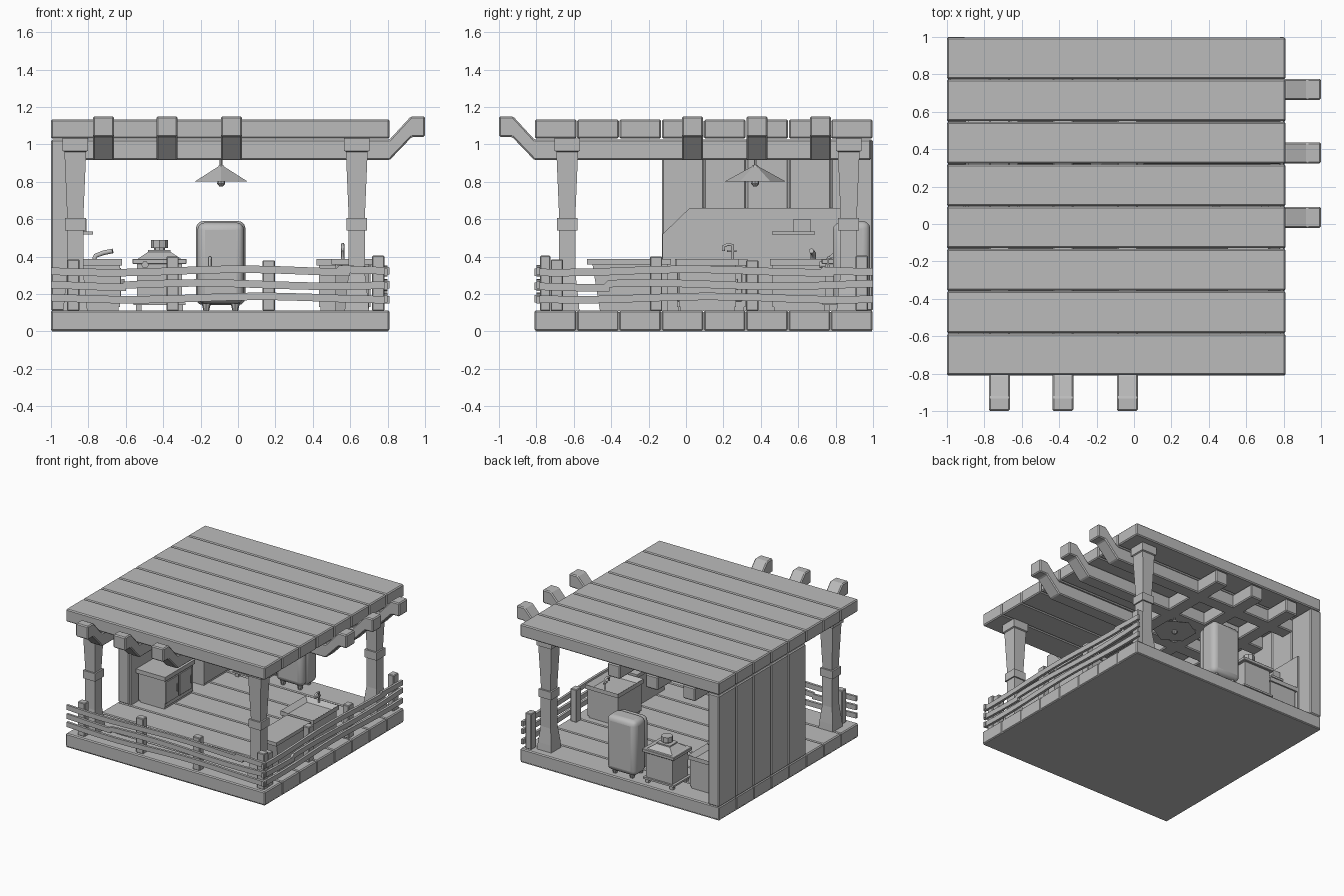
import bpy, bmesh, math
from mathutils import Vector

old = bpy.data.objects.get("Cube")
if old:
    bpy.data.objects.remove(old, do_unlink=True)

GREY = (0.5, 0.5, 0.5, 1)
mat = bpy.data.materials.new("plain grey")
mat.use_nodes = True
mat.diffuse_color = GREY
mat.node_tree.nodes["Principled BSDF"].inputs["Base Color"].default_value = GREY


def finish(name, bm, bevel=0, segments=1):
    bmesh.ops.recalc_face_normals(bm, faces=bm.faces)
    mesh = bpy.data.meshes.new(name)
    bm.to_mesh(mesh)
    bm.free()
    mesh.materials.append(mat)
    ob = bpy.data.objects.new(name, mesh)
    bpy.context.collection.objects.link(ob)
    if bevel:
        mod = ob.modifiers.new("Bevel", "BEVEL")
        mod.width, mod.segments = bevel, segments
    return ob


def box_bm(x, y, z):
    bm = bmesh.new()
    bmesh.ops.create_cube(bm, size=1)
    for v in bm.verts:
        v.co = [sum(r) / 2 + c * (r[1] - r[0]) for c, r in zip(v.co, (x, y, z))]
    return bm


def box(name, x, y, z, bevel=0, segments=1):
    return finish(name, box_bm(x, y, z), bevel, segments)


def prism(name, pts, axis, a, b, bevel=0):
    """Extrude an outline of (u, z) points along the x or y axis."""
    bm = bmesh.new()
    place = (lambda u, t, z: (t, u, z)) if axis == "x" else (lambda u, t, z: (u, t, z))
    face = bm.faces.new([bm.verts.new(place(u, a, z)) for u, z in pts])
    ext = bmesh.ops.extrude_face_region(bm, geom=[face])
    verts = [g for g in ext["geom"] if isinstance(g, bmesh.types.BMVert)]
    bmesh.ops.translate(bm, verts=verts, vec=place(0, b - a, 0))
    return finish(name, bm, bevel)


def stack(name, cx, cy, levels, sides=4, turn=math.pi / 4, sx=1, sy=1):
    """Loft rings of (radius, z) about a vertical axis."""
    bm = bmesh.new()
    rings = []
    for r, z in levels:
        ang = [turn + math.tau * i / sides for i in range(sides)]
        rings.append([bm.verts.new((cx + r * sx * math.cos(t), cy + r * sy * math.sin(t), z))
                      for t in ang])
    for lo, hi in zip(rings, rings[1:]):
        for i in range(sides):
            j = (i + 1) % sides
            bm.faces.new((lo[i], lo[j], hi[j], hi[i]))
    bm.faces.new(rings[0])
    bm.faces.new(rings[-1])
    return finish(name, bm)


def tube(name, pts, radius):
    curve = bpy.data.curves.new(name, "CURVE")
    curve.dimensions = "3D"
    curve.bevel_depth, curve.bevel_resolution, curve.use_fill_caps = radius, 1, True
    sp = curve.splines.new("POLY")
    sp.points.add(len(pts) - 1)
    for p, co in zip(sp.points, pts):
        p.co = (*co, 1)
    curve.materials.append(mat)
    ob = bpy.data.objects.new(name, curve)
    bpy.context.collection.objects.link(ob)


# Floor and roof planks
W = 1.81 / 8
box("floor_slab", (-0.995, 0.805), (-0.805, 0.995), (0, 0.1))
for i in range(8):
    y = -0.81 + i * W
    box("floor_plank", (-1, 0.81), (y, y + W - 0.002), (0.002, 0.112), 0.008)
    box("roof_plank", (-1, 0.81), (y + 0.002, y + W - 0.002), (1.03, 1.133), 0.008)

# Side wall of upright boards
for i in range(5):
    y = -0.13 + i * W
    box("wall_board", (-1, -0.9), (y + 0.001, y + W - 0.001), (0.11, 1.025), 0.008)

# Roof beams with raised ends, crossing both ways
beam = [(-0.99, 0.915), (0.81, 0.915), (0.93, 1.04), (1, 1.04),
        (1, 1.15), (0.925, 1.15), (0.81, 1.025), (-0.99, 1.025)]
for c in (-0.72, -0.38, -0.035):
    prism("front_beam", [(-u, z) for u, z in beam], "x", c - 0.056, c + 0.056, 0.008)
    prism("side_beam", beam, "y", -c - 0.056, -c + 0.056, 0.008)

# Corner posts: flared foot, collar, widening shaft, capital
H = math.sqrt(0.5)
post = [(0.065, 0.11), (0.06, 0.17), (0.045, 0.3), (0.045, 0.54), (0.056, 0.54), (0.056, 0.605),
        (0.043, 0.605), (0.058, 0.96), (0.068, 0.965), (0.068, 1.03)]
for x, y in ((-0.87, -0.635), (0.635, -0.635), (0.635, 0.87)):
    stack("corner_post", x, y, [(r / H, z) for r, z in post])


# Crooked fences along the front and the side
def rail(name, a, b, z, phase, pointed, axis, t):
    n = 12
    us = [a + (b - a) * i / n for i in range(n + 1)]
    wave = [z + 0.009 * math.sin(4.5 * u + phase) for u in us]
    low = [(u, w - 0.02) for u, w in zip(us, wave)]
    top = [(u, w + 0.02) for u, w in zip(us, wave)]
    if pointed:
        top[0] = (a + 0.045, top[0][1])
    prism(name, low + top[::-1], axis, t, t + 0.02)


for axis, shift, sign in (("y", 0, -1), ("x", 0.19, 1)):
    t = -0.8 if sign < 0 else 0.78
    for a, b, z, ph, point in ((-1, 0.6, 0.323, 1.5, False), (0.5, 0.81, 0.327, 0, True),
                               (-1, -0.6, 0.242, 0.5, False), (-0.65, 0.81, 0.25, 2.5, True),
                               (-1, 0.81, 0.178, 1, False)):
        rail("fence_rail", a + shift, b + shift, z, ph, point, axis, t)
    inner = sorted((sign * 0.78, sign * 0.725))
    for u, h in ((-0.88, 0.385), (-0.35, 0.4), (0.165, 0.38), (0.75, 0.405)):
        span = (u + shift - 0.033, u + shift + 0.033)
        if axis == "y":
            box("fence_post", span, inner, (0.11, h), 0.005)
        else:
            box("fence_post", inner, span, (0.11, h), 0.005)

# Hanging lamp
stack("lamp_shade", -0.09, 0.37, [(0.165, 0.8), (0.02, 0.88), (0.012, 0.89)], 6, math.pi / 2)
stack("lamp_rod", -0.09, 0.37, [(0.008, 0.88), (0.008, 0.95)], 6)
stack("lamp_bulb", -0.09, 0.37, [(0.01, 0.775), (0.022, 0.79), (0.018, 0.81)], 8)

# Rounded fridge
for name, y, inset in (("fridge_body", (0.83, 0.985), 0), ("fridge_door", (0.785, 0.87), 0.008)):
    fridge = box(name, (-0.225 + inset, 0.04 - inset), y, (0.14 + inset, 0.59 - inset), 0.04, 3)
    bpy.ops.object.select_all(action="DESELECT")
    fridge.select_set(True)
    bpy.context.view_layer.objects.active = fridge
    bpy.ops.object.shade_smooth_by_angle(angle=math.radians(35))
for x in (-0.17, -0.015):
    for y in (0.83, 0.94):
        stack("fridge_foot", x, y, [(0.015, 0.11), (0.025, 0.15)], 8)
tube("fridge_handle", [(-0.15, 0.79, 0.39), (-0.15, 0.76, 0.395), (-0.15, 0.76, 0.33)], 0.008)

# Stove with a kettle
sx, sy = -0.42, 0.845
box("stove_base", (sx - 0.14, sx + 0.14), (sy - 0.115, sy + 0.115), (0.14, 0.155))
box("stove_body", (sx - 0.12, sx + 0.12), (sy - 0.1, sy + 0.1), (0.155, 0.36))
box("stove_top", (sx - 0.145, sx + 0.145), (sy - 0.12, sy + 0.12), (0.36, 0.388), 0.004)
stack("stove_hood", sx, sy, [(0.115 / H, 0.388), (0.06 / H, 0.425), (0.06 / H, 0.435)], sy=0.85)
stack("kettle", sx, sy, [(0.03, 0.435), (0.03, 0.445), (0.045, 0.445), (0.045, 0.488)], 8)
for dx in (-0.11, 0.11):
    for dy in (-0.09, 0.09):
        box("stove_leg", (sx + dx - 0.015, sx + dx + 0.015), (sy + dy - 0.015, sy + dy + 0.015),
            (0.11, 0.15))
    tube("stove_knob", [(sx + dx * 0.7, sy - 0.13, 0.355), (sx + dx * 0.7, sy - 0.1, 0.355)], 0.02)


# Cabinets
def cabinet(name, x, y, basin):
    box(name + "_plinth", (x[0] + 0.02, x[1] - 0.02), (y[0] + 0.02, y[1] - 0.02), (0.11, 0.14))
    box(name + "_body", (x[0] + 0.012, x[1] - 0.012), (y[0] + 0.012, y[1] - 0.012), (0.13, 0.352))
    bm = box_bm(x, y, (0.352, 0.386))
    if basin:
        bm.faces.ensure_lookup_table()
        top = max(bm.faces, key=lambda f: f.calc_center_median().z)
        bmesh.ops.inset_region(bm, faces=[top], thickness=0.055)
        bmesh.ops.translate(bm, verts=top.verts, vec=Vector((0, 0, -0.03)))
    finish(name + "_top", bm)


cabinet("sink_cabinet", (0.42, 0.72), (-0.05, 0.28), True)
cabinet("wall_cabinet", (-0.885, -0.62), (-0.06, 0.33), False)
cabinet("pump_cabinet", (-0.885, -0.62), (0.45, 0.86), True)
for y in (0.02, 0.2):
    box("cabinet_door", (-0.635, -0.625), (y - 0.065, y + 0.1), (0.16, 0.34), 0.003)
    tube("cabinet_handle", [(-0.615, y + 0.07, 0.22), (-0.615, y + 0.07, 0.28)], 0.007)

# Sink tap
tube("sink_tap", [(0.56, 0.25, 0.38), (0.56, 0.25, 0.46), (0.56, 0.225, 0.465),
                  (0.56, 0.2, 0.455), (0.56, 0.2, 0.43)], 0.009)
tube("tap_handles", [(0.56, 0.27, 0.43), (0.56, 0.22, 0.43)], 0.007)

# Pump spout
tube("pump_spout", [(-0.77, 0.68, 0.385), (-0.76, 0.68, 0.405),
                    (-0.72, 0.68, 0.42), (-0.67, 0.67, 0.43)], 0.014)

# Low table with sloping sides
box("table_top", (0.5, 0.72), (-0.53, -0.08), (0.357, 0.386))
prism("table_body", [(-0.46, 0.11), (-0.1, 0.11), (-0.1, 0.357), (-0.5, 0.357)], "x", 0.52, 0.7)

# Splashback, shelf and jar on the wall
prism("splashback", [(-0.125, 0.11), (-0.125, 0.52), (0.02, 0.66), (0.86, 0.66), (0.86, 0.11)],
      "x", -0.9, -0.885)
box("shelf", (-0.89, -0.775), (0.46, 0.69), (0.518, 0.535))
box("shelf_jar", (-0.88, -0.81), (0.575, 0.665), (0.535, 0.6))
